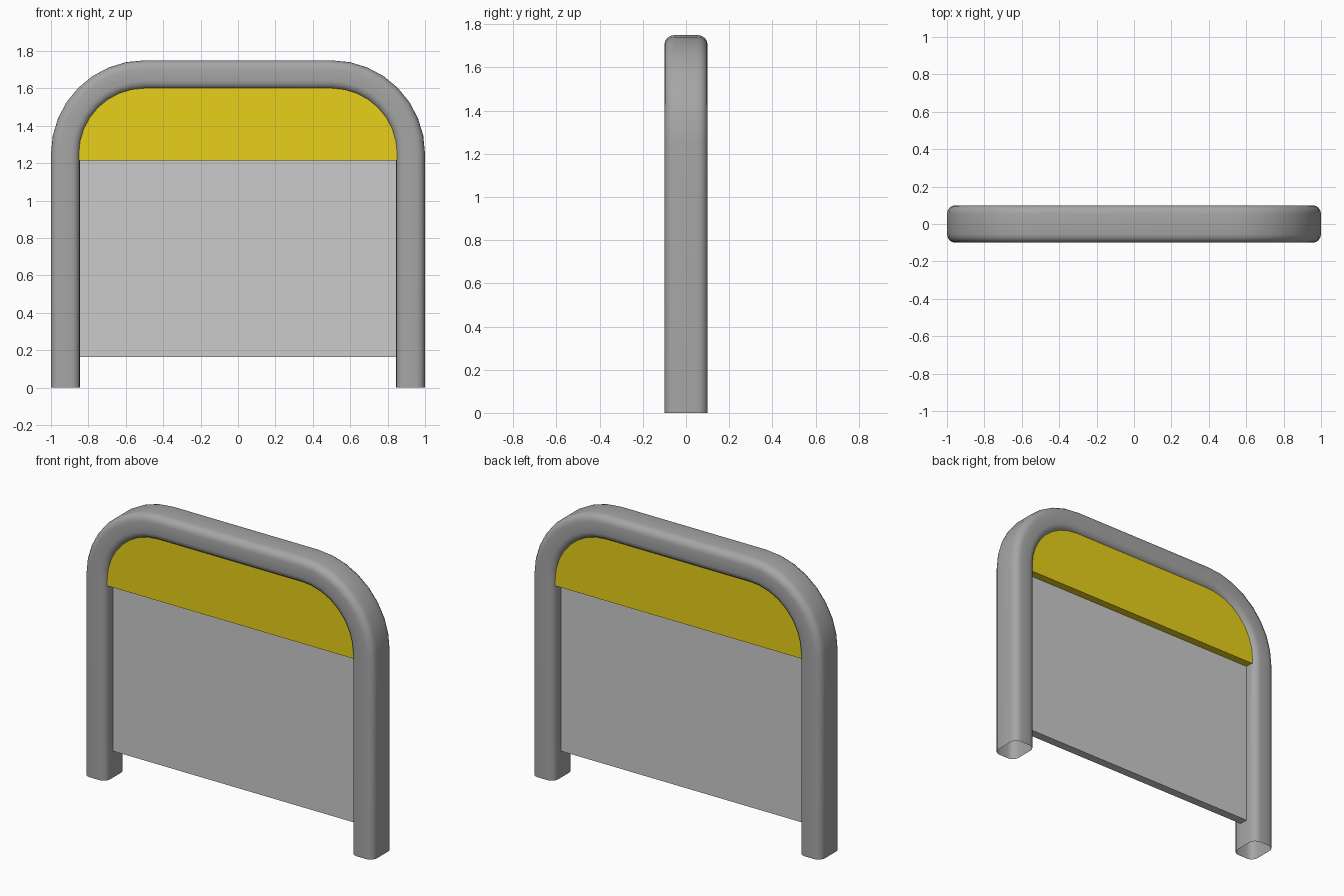
import bpy, bmesh
from math import sin, cos, pi, radians

if "Cube" in bpy.data.objects:
    bpy.data.objects.remove(bpy.data.objects["Cube"])

ARC_X, ARC_Z = 0.5, 1.25      # centres of the two bends
R_OUT, R_IN = 0.5, 0.345      # outer and inner bend radius
DEPTH, ROUND = 0.1, 0.045     # half depth and corner rounding of the tube
SEGS = 8


def arch(radius, z_low):
    """Arch outline from left foot to right foot as (x, z) points."""
    pts = [(-ARC_X - radius, z_low)]
    for side, start in ((-1, pi), (1, pi / 2)):
        for i in range(SEGS + 1):
            a = start - i * pi / 2 / SEGS
            pts.append((side * ARC_X + radius * cos(a), ARC_Z + radius * sin(a)))
    pts.append((ARC_X + radius, z_low))
    return pts


def add_object(name, bm, colour=None):
    bmesh.ops.recalc_face_normals(bm, faces=bm.faces[:])
    mesh = bpy.data.meshes.new(name)
    bm.to_mesh(mesh)
    bm.free()
    ob = bpy.data.objects.new(name, mesh)
    bpy.context.collection.objects.link(ob)
    if colour:
        mat = bpy.data.materials.new(name + "_paint")
        mat.diffuse_color = colour
        mat.use_nodes = True
        mat.node_tree.nodes["Principled BSDF"].inputs["Base Color"].default_value = mat.diffuse_color
        mesh.materials.append(mat)
    return ob


def panel(name, outline, half, colour=None):
    """Flat slab with the given front outline, centred on y = 0."""
    bm = bmesh.new()
    face = bm.faces.new([bm.verts.new((x, -half, z)) for x, z in outline])
    ext = bmesh.ops.extrude_face_region(bm, geom=[face], use_keep_orig=True)
    moved = [g for g in ext["geom"] if isinstance(g, bmesh.types.BMVert)]
    bmesh.ops.translate(bm, verts=moved, vec=(0, 2 * half, 0))
    return add_object(name, bm, colour)


# Tube frame: rounded rectangle section swept along the arch, open at the feet
section = []
for k, (su, sv) in enumerate(((1, 1), (-1, 1), (-1, -1), (1, -1))):
    cu = (R_OUT - ROUND) if su > 0 else (R_IN + ROUND)
    cv = sv * (DEPTH - ROUND)
    for i in range(5):
        a = k * pi / 2 + i * pi / 8
        section.append((cu + ROUND * cos(a), cv + ROUND * sin(a)))
bm = bmesh.new()
strips = [[bm.verts.new((x, v, z)) for x, z in arch(u, 0)] for u, v in section]
for a, b in zip(strips, strips[1:] + strips[:1]):
    for i in range(len(a) - 1):
        bm.faces.new((a[i], a[i + 1], b[i + 1], b[i]))
frame = add_object("tube_frame", bm)
bpy.context.view_layer.objects.active = frame
frame.select_set(True)
bpy.ops.object.shade_smooth_by_angle(angle=radians(35))

# Yellow header filling the top of the arch
panel("header_panel", arch(R_IN + 0.008, 1.215), 0.076, (0.8, 0.63, 0.01, 1))

# Thinner grey panel between the legs
w = ARC_X + R_IN + 0.005
panel("lower_panel", [(-w, 0.165), (w, 0.165), (w, 1.215), (-w, 1.215)], 0.027, (0.65, 0.65, 0.65, 1))

# Darker grey for the tube
dark = bpy.data.materials.new("tube_paint")
dark.diffuse_color = (0.38, 0.38, 0.38, 1)
dark.use_nodes = True
dark.node_tree.nodes["Principled BSDF"].inputs["Base Color"].default_value = dark.diffuse_color
frame.data.materials.append(dark)
